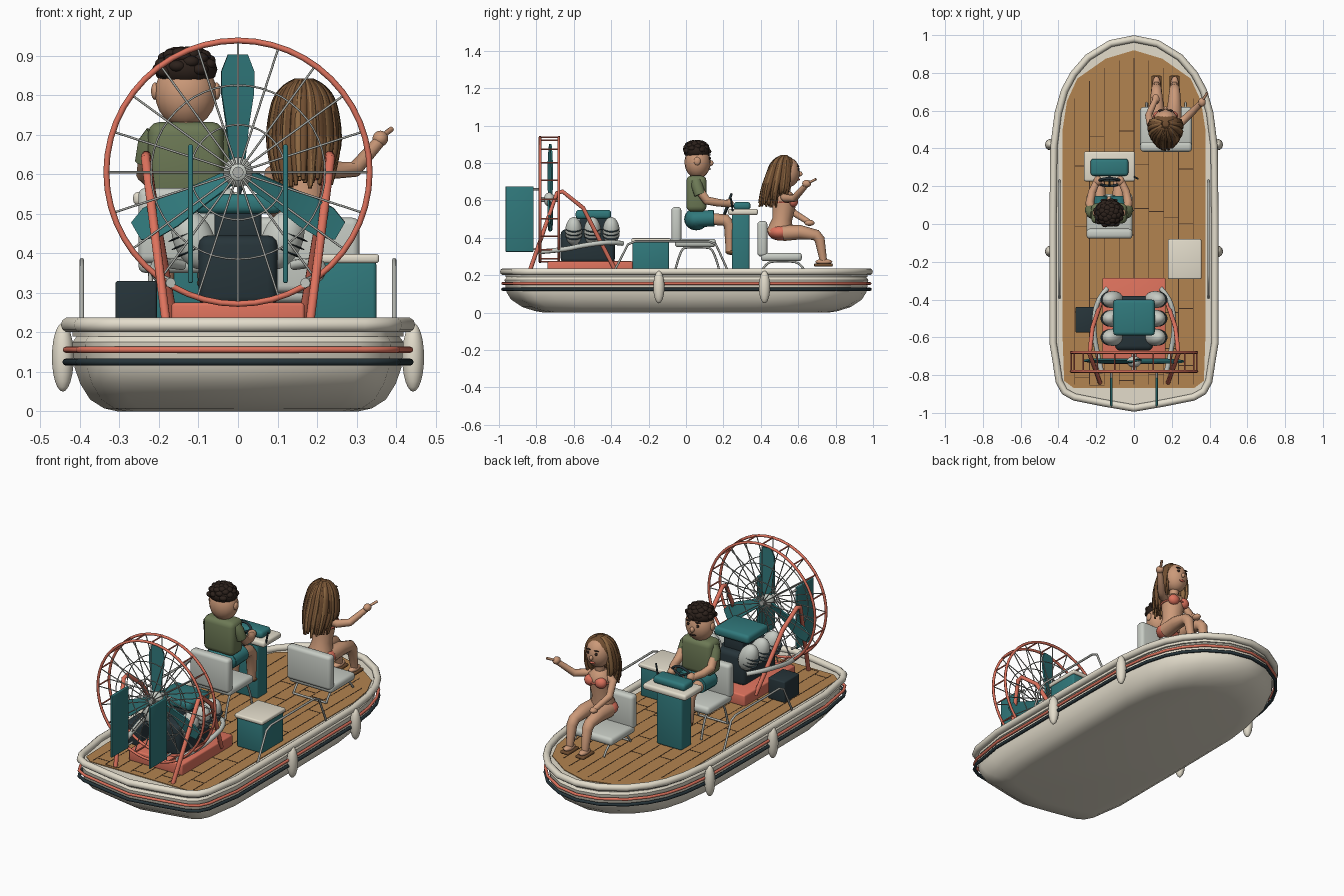
import bpy, bmesh, math, random
from mathutils import Vector, Matrix, Euler

if "Cube" in bpy.data.objects:
    bpy.data.objects.remove(bpy.data.objects["Cube"])
random.seed(4)

def material(name, c):
    m = bpy.data.materials.new(name)
    m.diffuse_color = (*c, 1)
    m.use_nodes = True
    m.node_tree.nodes["Principled BSDF"].inputs["Base Color"].default_value = m.diffuse_color
    return m
CREAM = material("cream", (.77, .72, .6)); CORAL = material("coral", (.73, .17, .11))
TEAL = material("teal", (.03, .19, .2)); DARK = material("charcoal", (.02, .035, .042))
WOOD = material("wood", (.45, .23, .08)); GROOVE = material("groove", (.06, .03, .015))
SEAT = material("pale_grey", (.57, .6, .55)); STEEL = material("steel", (.42, .43, .4))
SKIN = material("skin", (.6, .32, .19)); GREEN = material("olive", (.15, .19, .09))
HAIR = material("dark_hair", (.025, .015, .011)); BROWN = material("brown_hair", (.16, .075, .03))
BLOND = material("light_hair", (.27, .14, .055))

# ---- helpers ----
def smooth(o, angle=40):
    bpy.ops.object.select_all(action='DESELECT')
    o.select_set(True); bpy.context.view_layer.objects.active = o
    bpy.ops.object.shade_smooth_by_angle(angle=math.radians(angle))
    return o

def finish(name, bm, mat):
    bmesh.ops.recalc_face_normals(bm, faces=bm.faces)
    me = bpy.data.meshes.new(name); bm.to_mesh(me); bm.free()
    me.materials.append(mat)
    o = bpy.data.objects.new(name, me); bpy.context.collection.objects.link(o)
    return smooth(o)

def place(c, s, rot=(0, 0, 0)):
    return Matrix.Translation(c) @ Euler(rot).to_matrix().to_4x4() @ Matrix.Diagonal((*s, 1))

def boxes(name, items, mat, bevel=0.0):
    """items: ((x0,x1),(y0,y1),(z0,z1)) extents"""
    bm = bmesh.new()
    for e in items:
        c = [(a + b) / 2 for a, b in e]; s = [abs(b - a) for a, b in e]
        bmesh.ops.create_cube(bm, size=1, matrix=place(c, s))
    if bevel:
        bmesh.ops.bevel(bm, geom=bm.edges[:], offset=bevel, segments=3, profile=.5, affect='EDGES')
    return finish(name, bm, mat)

def balls(name, items, mat, seg=18):
    """items: (centre, radii[, rotation])"""
    bm = bmesh.new()
    for it in items:
        bmesh.ops.create_uvsphere(bm, u_segments=seg, v_segments=seg * 2 // 3, radius=1, matrix=place(*it))
    return finish(name, bm, mat)

def tubes(name, paths, r, mat, cyclic=False, radii=None, curved=False, res=2):
    cu = bpy.data.curves.new(name, 'CURVE')
    cu.dimensions = '3D'; cu.bevel_depth = r; cu.bevel_resolution = res
    cu.use_fill_caps = True; cu.resolution_u = 5
    for p in paths:
        s = cu.splines.new('NURBS' if curved else 'POLY')
        s.points.add(len(p) - 1)
        for i, q in enumerate(p):
            s.points[i].co = (*q, 1)
            s.points[i].radius = radii[i] if radii else 1
        s.use_cyclic_u = cyclic
        if curved:
            s.order_u = 3; s.use_endpoint_u = True
    cu.materials.append(mat)
    o = bpy.data.objects.new(name, cu); bpy.context.collection.objects.link(o)
    bpy.ops.object.select_all(action='DESELECT')
    o.select_set(True); bpy.context.view_layer.objects.active = o
    bpy.ops.object.convert(target='MESH')
    return smooth(bpy.context.view_layer.objects.active, 60)

def both(path, cx=0):
    return [[(cx + s * x, y, z) for x, y, z in path] for s in (1, -1)]

def loft(name, rings, mat):
    bm = bmesh.new()
    vs = [[bm.verts.new(p) for p in r] for r in rings]
    n = len(vs[0])
    for a, b in zip(vs, vs[1:]):
        for i in range(n):
            bm.faces.new((a[i], a[(i + 1) % n], b[(i + 1) % n], b[i]))
    bm.faces.new(vs[0]); bm.faces.new(vs[-1])
    return finish(name, bm, mat)

# ---- hull, following one half outline ----
HALF = [(0, -.995), (.16, -.968), (.33, -.935), (.385, -.905), (.415, -.85), (.432, -.74), (.449, -.64), (.449, 0),
        (.444, .42), (.42, .6), (.385, .72), (.335, .81), (.255, .9), (.13, .975), (0, 1)]
DECK = [(0, -.868), (.32, -.868), (.37, -.83), (.378, -.6), (.378, .5), (.355, .65), (.3, .77), (.15, .875), (0, .92)]
def mirror(h, z):
    return [(x, y, z) for x, y in h] + [(-x, y, z) for x, y in h[-2:0:-1]]
def outline(z, ox, oy):
    return mirror([(x * (.449 - ox) / .449, y * (1 - oy)) for x, y in HALF], z)
F = .214  # deck level
loft("hull", [outline(*r) for r in ((0, .145, .24), (.008, .11, .19), (.03, .075, .12), (.07, .05, .06),
     (.11, .036, .035), (.175, .03, .025), (.195, .045, .04))], CREAM)
loft("deck_rim", [outline(.19, .03, .03), outline(.21, .03, .03)], CREAM)
loft("deck", [mirror(DECK, .2), mirror(DECK, F)], WOOD)
tubes("gunwale", [outline(.219, .02, .02)], .019, CREAM, True, res=3)
tubes("coral_stripe", [outline(.156, .014, .016)], .008, CORAL, True)
tubes("dark_stripe", [outline(.125, .014, .016)], .009, DARK, True)
lines = []
for i in range(-4, 5):
    x = i * .0785; hi = .9 - 2.2 * x * x
    lines.append(((x - .002, x + .002), (-.85, hi - .02), (F - .004, F + .001)))
    for k in range(4):
        y = -.75 + k * .38 + random.uniform(-.12, .12)
        if i < 4: lines.append(((x, x + .0785), (y - .002, y + .002), (F - .004, F + .001)))
boxes("plank_grooves", lines, GROOVE)
balls("fenders", [((s * .443, y, .137), (.028, .03, .087)) for s in (1, -1) for y in (-.145, .42)], CREAM)
tubes("grab_rails", both([(.395, -.39, .21), (.395, -.31, .365), (.395, -.27, .382), (.395, .12, .382),
                          (.395, .16, .365), (.395, .23, .21)]), .006, STEEL)

# ---- propeller cage ----
CZ = .605
def ring(r, y, n=48):
    return [(r * math.cos(i * math.tau / n), y, CZ + r * math.sin(i * math.tau / n)) for i in range(n)]
def polar(r, a, y):
    return (r * math.sin(a), y, CZ + r * math.cos(a))
tubes("cage_rings", [ring(.333, -.68), ring(.333, -.78)], .0075, CORAL, True)
tubes("guard_rings", [ring(r, y) for r in (.22, .12) for y in (-.68, -.78)], .0025, STEEL, True)
angs = [i * math.tau / 20 for i in range(20)]
tubes("cage_spokes", [[polar(.02, a, y), polar(.333, a, y)] for a in angs for y in (-.68, -.78)], .0028, STEEL)
tubes("cage_bars", [[polar(.333, a, -.68), polar(.333, a, -.78)] for a in angs], .004, CORAL)
tubes("cage_supports", both([(.18, -.84, .21), (.234, -.69, .64), (.232, -.66, .648), (.22, -.55, .56),
                             (.165, -.385, .24)]), .012, CORAL)
tubes("shaft", [[(0, -.785, CZ), (0, -.675, CZ)]], .014, STEEL, res=4)
balls("hub", [((0, -.73, CZ), (.038, .03, .038))], SEAT)
bm = bmesh.new()
for k in range(3):
    m = Matrix.Translation((0, -.73, CZ)) @ Matrix.Rotation(k * math.tau / 3, 4, 'Y')
    prof = [(.02, .02), (.03, .12), (.042, .2), (.042, .255), (.025, .298)]
    row = []
    for w, r in prof:
        tw = Matrix.Rotation(math.radians(28 - 75 * r), 4, 'Z')
        row.append([bm.verts.new(m @ tw @ Vector((s * w, 0, r))) for s in (-1, 1)])
    for a, b in zip(row, row[1:]):
        bm.faces.new((a[0], a[1], b[1], b[0]))
bmesh.ops.recalc_face_normals(bm, faces=bm.faces)
bmesh.ops.solidify(bm, geom=bm.faces[:], thickness=.009)
finish("propeller", bm, TEAL)
boxes("rudders", [((s * .12 - .006, s * .12 + .006), (-.965, -.815), (.325, .675)) for s in (1, -1)], TEAL, .004)
tubes("rudder_struts", [[(s * .12, -.83, z), (s * .12, -.775, z)] for s in (1, -1) for z in (.34, .66)], .006, STEEL)

# ---- engine ----
boxes("engine_base", [((-.168, .168), (-.74, -.285), (.21, .275))], CORAL, .008)
boxes("engine_block", [((-.1, .1), (-.67, -.38), (.265, .445))], DARK, .025)
cyl, fins = [], []
for s in (1, -1):
    for y in (-.6, -.5, -.4):
        cyl.append(((s * .112, y, .435), (.052, .046, .08), (0, s * .4, 0)))
        for d in (-.022, 0, .022):
            fins.append(((s * (.118 + .39 * d), y, .43 + .92 * d), (.055, .044, .004), (0, s * .4, 0)))
balls("cylinders", cyl, SEAT)
balls("cylinder_fins", fins, DARK)
boxes("air_filter", [((-.11, .11), (-.59, -.4), (.5, .55))], TEAL, .018)
boxes("filter_neck", [((-.06, .06), (-.57, -.42), (.43, .51))], DARK, .01)
tubes("exhausts", both([(.14, -.34, .37), (.2, -.4, .38), (.215, -.55, .36), (.2, -.66, .335), (.17, -.79, .325)]),
      .013, SEAT, curved=True)

# ---- battery and cool box ----
boxes("battery", [((-.31, -.205), (-.575, -.44), (.21, .33))], DARK, .007)
boxes("cool_box", [((.19, .35), (-.285, -.09), (.21, .38))], TEAL, .01)
boxes("cool_box_lid", [((.18, .357), (-.292, -.08), (.375, .398))], CREAM, .008)

# ---- seats ----
def seat(label, cx, y, z, w):
    boxes(label + "_seat", [((cx - w, cx + w), (y, y + .22), (z - .045, z))], SEAT, .018)
    boxes(label + "_backrest", [((cx - w, cx + w), (y - .018, y + .035), (z - .02, z + .17))], SEAT, .018)
    t = z - .045
    tubes(label + "_seat_legs", both([(w * .75, y + .0, .218), (w * .75, y + .03, t - .01), (w * .75, y + .07, t),
          (w * .75, y + .16, t), (w * .75, y + .21, t - .01), (w * .75, y + .24, .218)], cx), .006, STEEL, curved=True)
    tubes(label + "_seat_foot_bar", [[(cx - w * .75, y, .22), (cx + w * .75, y, .22)]], .006, STEEL)
seat("driver", -.13, -.06, .395, .122)
seat("passenger", .17, .4, .32, .137)

# ---- steering console ----
boxes("console_post", [((-.21, -.05), (.245, .34), (.21, .53))], TEAL, .012)
boxes("console_top", [((-.265, .005), (.225, .385), (.522, .555))], CREAM, .012)
boxes("console_hood", [((-.23, -.03), (.255, .345), (.55, .592))], TEAL, .016)
wheel = [Vector((-.13 + .06 * math.cos(a * math.tau / 24), .222 + .02 * math.sin(a * math.tau / 24),
                 .575 + .057 * math.sin(a * math.tau / 24))) for a in range(24)]
tubes("steering_wheel", [wheel], .007, DARK, True)
tubes("wheel_spokes", [[wheel[i], (-.13, .23, .575)] for i in (2, 10, 18)] + [[(-.13, .22, .575), (-.13, .27, .565)]], .006, DARK)
tubes("throttle", [[(.0, .25, .54), (.02, .24, .61)]], .005, DARK)

# ---- driver ----
D = -.132
balls("driver_head", [((D, .062, .805), (.079, .07, .088)), ((D, .132, .8), (.012, .015, .015))]
      + [((D + s * .078, .06, .81), (.01, .018, .022)) for s in (1, -1)], SKIN)
tubes("driver_neck", [[(D, .055, .7), (D, .06, .76)]], .035, SKIN, res=4)
curls = [((D, .058, .865), (.08, .072, .05))]
for i in range(34):
    a, t = i * 2.4, (i + .5) / 34
    rr = math.sqrt(t)
    curls.append(((D + .068 * rr * math.cos(a), .056 + .062 * rr * math.sin(a), .908 - .05 * t * t), (.022, .02, .015)))
balls("driver_hair", curls, HAIR, 12)
balls("driver_face", [((D + s * .03, .127, .825), (.008, .006, .008)) for s in (1, -1)]
      + [((D + s * .03, .125, .843), (.016, .008, .004)) for s in (1, -1)] + [((D, .127, .768), (.02, .008, .004))], HAIR, 10)
boxes("driver_shirt", [((D - .095, D + .095), (.002, .11), (.54, .732))], GREEN, .028)
tubes("driver_sleeves", both([(.075, .055, .697), (.092, .06, .675), (.098, .075, .63)], D), .031, GREEN, res=4)
tubes("driver_arms", both([(.092, .06, .67), (.102, .11, .6), (.09, .17, .588), (.065, .225, .582)], D), .025, SKIN,
      radii=(1, .95, .85, .75), res=4)
balls("driver_hands", [((D + s * .06, .228, .585), (.022, .026, .022)) for s in (1, -1)], SKIN)
balls("driver_hips", [((D, .055, .5), (.095, .065, .06))], TEAL)
tubes("driver_shorts", both([(.05, .04, .5), (.052, .15, .505)], D), .044, TEAL, res=4)
tubes("driver_legs", both([(.05, .1, .503), (.053, .21, .495), (.053, .232, .47), (.053, .235, .33)], D), .032, SKIN,
      radii=(1.05, 1, .95, .7), res=4)
balls("driver_feet", [((D + s * .053, .255, .325), (.025, .045, .018)) for s in (1, -1)], BROWN)

# ---- passenger ----
P = .167
balls("passenger_head", [((P, .545, .75), (.066, .064, .08)), ((P, .61, .742), (.01, .013, .013))], SKIN)
tubes("passenger_neck", [[(P, .53, .63), (P, .54, .7)]], .025, SKIN, res=4)
balls("passenger_face", [((P + s * .025, .602, .765), (.009, .006, .008)) for s in (1, -1)]
      + [((P + s * .025, .6, .783), (.015, .007, .003)) for s in (1, -1)], HAIR, 10)
balls("passenger_lips", [((P, .602, .712), (.018, .007, .006))], CORAL, 10)
tubes("passenger_torso", [[(P, .5, .42), (P, .515, .5), (P, .525, .58), (P, .528, .625), (P, .53, .65)]], .07, SKIN,
      radii=(1.05, .75, .9, .9, .4), res=4)
balls("bikini_top", [((P + s * .033, .572, .595), (.033, .028, .03)) for s in (1, -1)], CORAL)
tubes("bikini_strap", [[(P + .067 * math.cos(a), .525 + .067 * math.sin(a), .59) for a in
                        [i * math.tau / 20 for i in range(20)]]], .005, CORAL, True)
balls("bikini_bottom", [((P, .505, .43), (.085, .068, .045))], CORAL)
tubes("passenger_legs", both([(.042, .52, .425), (.046, .61, .43), (.048, .695, .415), (.048, .715, .39),
                              (.048, .735, .275)], P), .035, SKIN, radii=(1.2, 1.1, .85, .8, .55), res=4)
balls("passenger_feet", [((P + s * .048, .737, .272), (.022, .045, .015)) for s in (1, -1)], SKIN)
boxes("sandals", [((P + s * .048 - .027, P + s * .048 + .027), (.685, .785), (.247, .263)) for s in (1, -1)], BROWN, .006)
tubes("pointing_arm", [[(P + .05, .525, .62), (P + .08, .535, .61), (.295, .58, .612), (.355, .64, .68)]], .022, SKIN,
      radii=(1, 1, .9, .7), res=4)
tubes("resting_arm", [[(P - .05, .525, .62), (P - .08, .53, .6), (P - .09, .575, .535), (P - .055, .655, .485)]], .022,
      SKIN, radii=(1, 1, .85, .7), res=4)
balls("passenger_hands", [((.36, .645, .69), (.02, .024, .02)), ((P - .052, .66, .48), (.02, .027, .016))], SKIN)
tubes("pointing_finger", [[(.36, .65, .692), (.388, .695, .714)]], .007, SKIN)

# ---- passenger's long locks, hanging round the back and sides of the head ----
balls("hair_cap", [((P, .527, .77), (.073, .066, .07))], BROWN)
locks = ([], [])
for i in range(54):
    a = math.radians(-205 + 230 * (i % 27) / 26 + random.uniform(-4, 4))
    k = 1 if i < 27 else .8
    c, s = math.cos(a) * k, math.sin(a) * k
    back = max(0, -s)
    locks[i % 3 == 0].append([(P + .02 * c, .53 + .02 * s, .835), (P + .062 * c, .525 + .06 * s, .815),
        (P + .083 * c, .515 + .08 * s, .73), (P + .084 * c, .505 + .09 * s - .01 * back, .65),
        (P + .07 * c, .5 + .09 * s - .02 * back, .575 + random.uniform(-.015, .03) + (.04 if s > 0 else 0))])
for name, group, mat in (("hair_locks", locks[0], BROWN), ("light_hair_locks", locks[1], BLOND)):
    tubes(name, group, .0125, mat, radii=(.7, 1, 1.1, 1, .4), curved=True, res=1)
